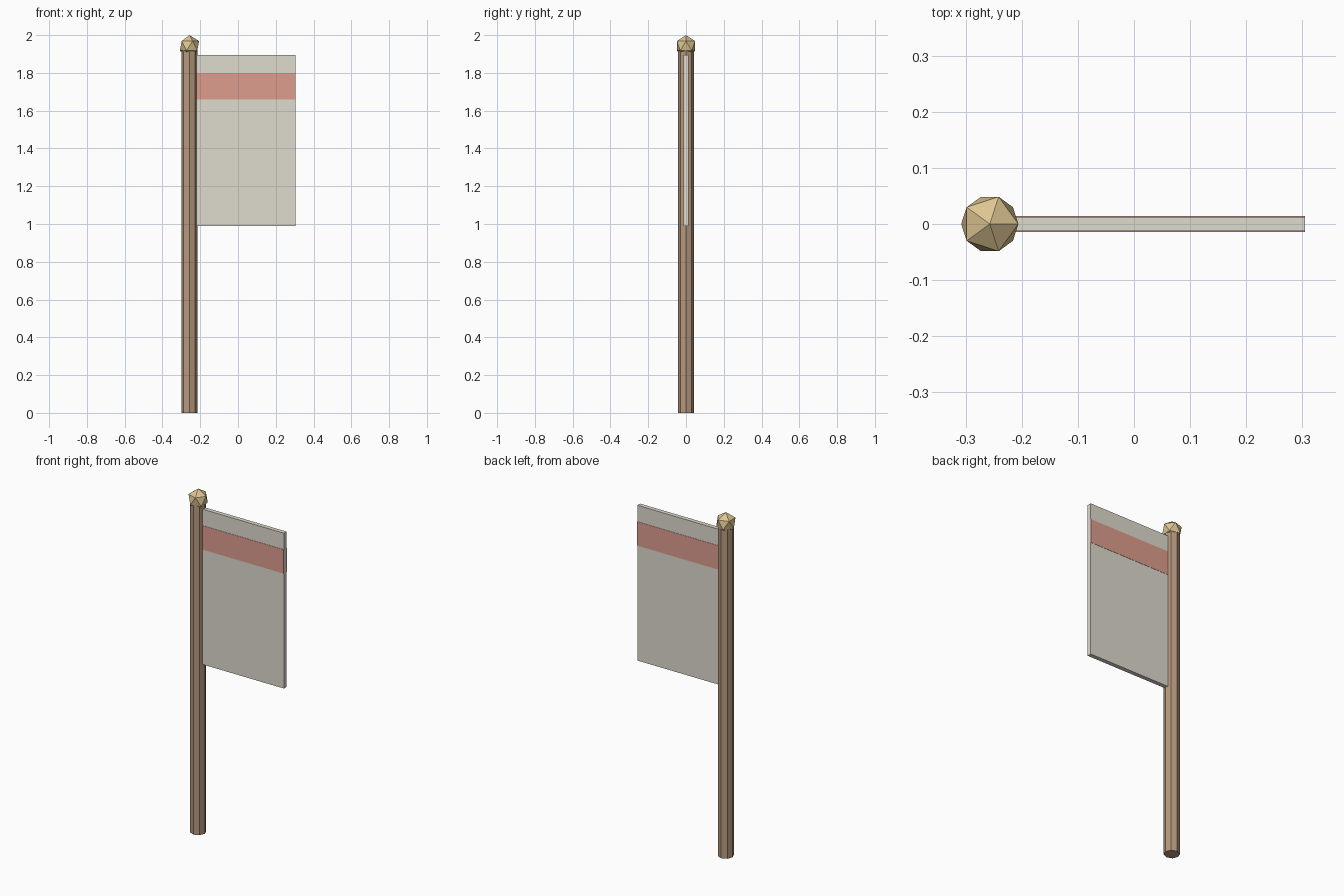
import bpy
import math

if "Cube" in bpy.data.objects:
    bpy.data.objects.remove(bpy.data.objects["Cube"])


def material(name, rgb):
    # 8-bit display colour converted to linear
    m = bpy.data.materials.new(name)
    lin = [((c / 255 + 0.055) / 1.055) ** 2.4 for c in rgb]
    m.diffuse_color = (*lin, 1.0)
    m.use_nodes = True
    m.node_tree.nodes["Principled BSDF"].inputs["Base Color"].default_value = m.diffuse_color
    return m


def finish(name, mat):
    ob = bpy.context.object
    ob.name = name
    ob.data.materials.append(mat)
    return ob


def box(name, mat, x, y, z):
    bpy.ops.mesh.primitive_cube_add(
        size=1, location=[(a + b) / 2 for a, b in (x, y, z)])
    ob = finish(name, mat)
    ob.scale = [b - a for a, b in (x, y, z)]
    bpy.ops.object.transform_apply(location=False, rotation=False, scale=True)
    return ob


wood = material("brown wood", (182, 152, 125))
cloth = material("pale cloth", (223, 219, 206))
red = material("faded red", (223, 158, 143))
gold = material("dull gold", (222, 198, 146))

POLE_X = -0.257
POLE_TOP = 1.918

# Eight-sided pole
bpy.ops.mesh.primitive_cylinder_add(
    vertices=8, radius=0.043, depth=POLE_TOP, location=(POLE_X, 0, POLE_TOP / 2))
finish("pole", wood)

# Faceted knob on the pole top
bpy.ops.mesh.primitive_ico_sphere_add(
    subdivisions=1, radius=0.057, location=(POLE_X, 0, 1.943))
finish("finial", gold)

# Stiff banner panel running into the pole
HALF = 0.0125
box("banner", cloth, (-0.225, 0.305), (-HALF, HALF), (0.99, 1.895))

# Stripe plates on both faces of the banner
for side, name in ((-1, "front_stripe"), (1, "back_stripe")):
    y = sorted((side * (HALF - 0.001), side * (HALF + 0.0015)))
    box(name, red, (-0.224, 0.3045), y, (1.66, 1.80))
